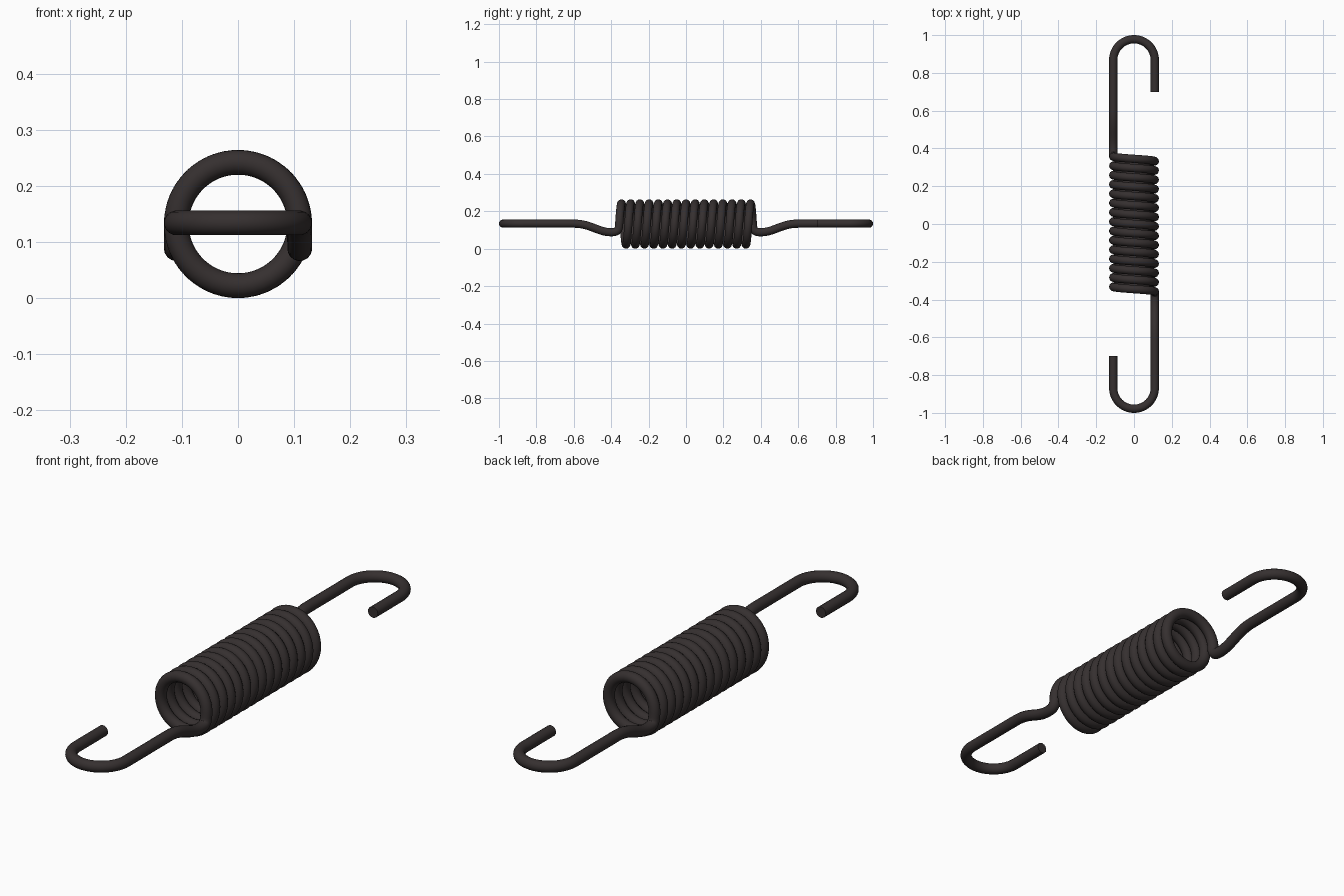
import bpy
import math
from mathutils import Vector
from mathutils.geometry import interpolate_bezier

cube = bpy.data.objects.get("Cube")
if cube:
    bpy.data.objects.remove(cube, do_unlink=True)

WIRE = 0.022        # wire radius
COIL = 0.11         # coil centreline radius
MID = 0.132         # height of the spring axis
PITCH = 0.0493
TURNS = 7           # turns on each side of the middle
STEPS = 40          # points per turn

steel = bpy.data.materials.new("dark brown steel")
steel.use_nodes = True
colour = (0.036, 0.029, 0.029, 1)
steel.diffuse_color = colour
steel.node_tree.nodes["Principled BSDF"].inputs["Base Color"].default_value = colour


def coil_point(angle):
    return Vector((COIL * math.sin(angle),
                   -PITCH * angle / math.tau,
                   MID + COIL * math.cos(angle)))


def bezier(a, b, c, d, count):
    return interpolate_bezier(Vector(a), Vector(b), Vector(c), Vector(d), count)[1:]


# Front half of the coil, ending just below the side of the last turn
last = TURNS * math.tau + math.radians(96)
count = int(last / math.tau * STEPS)
half = [coil_point(last * i / count) for i in range(count + 1)]

# Bend out of the coil, then ease up to the axis height
low = Vector((COIL, -0.40, 0.088))
end = half[-1]
half += bezier(end, end + Vector((0, -0.003, -0.027)), low + Vector((0, 0.027, 0)), low, 12)
half += bezier(low, (COIL, -0.47, 0.088), (COIL, -0.51, MID + 0.002),
               (COIL, -0.60, MID + 0.002), 16)

# Hook: half circle and a short straight return
centre = -1 + COIL + WIRE
for i in range(33):
    a = math.pi * i / 32
    half.append(Vector((COIL * math.cos(a), centre - COIL * math.sin(a), MID + 0.002)))
half.append(Vector((-COIL, -0.70, MID + 0.002)))

# Back half is the front half turned half way round the vertical axis
back = [Vector((-p.x, -p.y, p.z)) for p in half[1:]]
path = back[::-1] + half

# Sweep the round wire along the whole path
curve = bpy.data.curves.new("spring_wire", "CURVE")
curve.dimensions = "3D"
curve.bevel_depth = WIRE
curve.bevel_resolution = 6
curve.use_fill_caps = True
spline = curve.splines.new("POLY")
spline.points.add(len(path) - 1)
for point, co in zip(spline.points, path):
    point.co = (*co, 1)
curve.materials.append(steel)
spring = bpy.data.objects.new("spring_wire", curve)
bpy.context.collection.objects.link(spring)

# Turn the sweep into a smooth mesh with sharp cut ends
bpy.ops.object.select_all(action="DESELECT")
spring.select_set(True)
bpy.context.view_layer.objects.active = spring
bpy.ops.object.convert(target="MESH")
bpy.ops.object.shade_smooth_by_angle(angle=math.radians(40))
